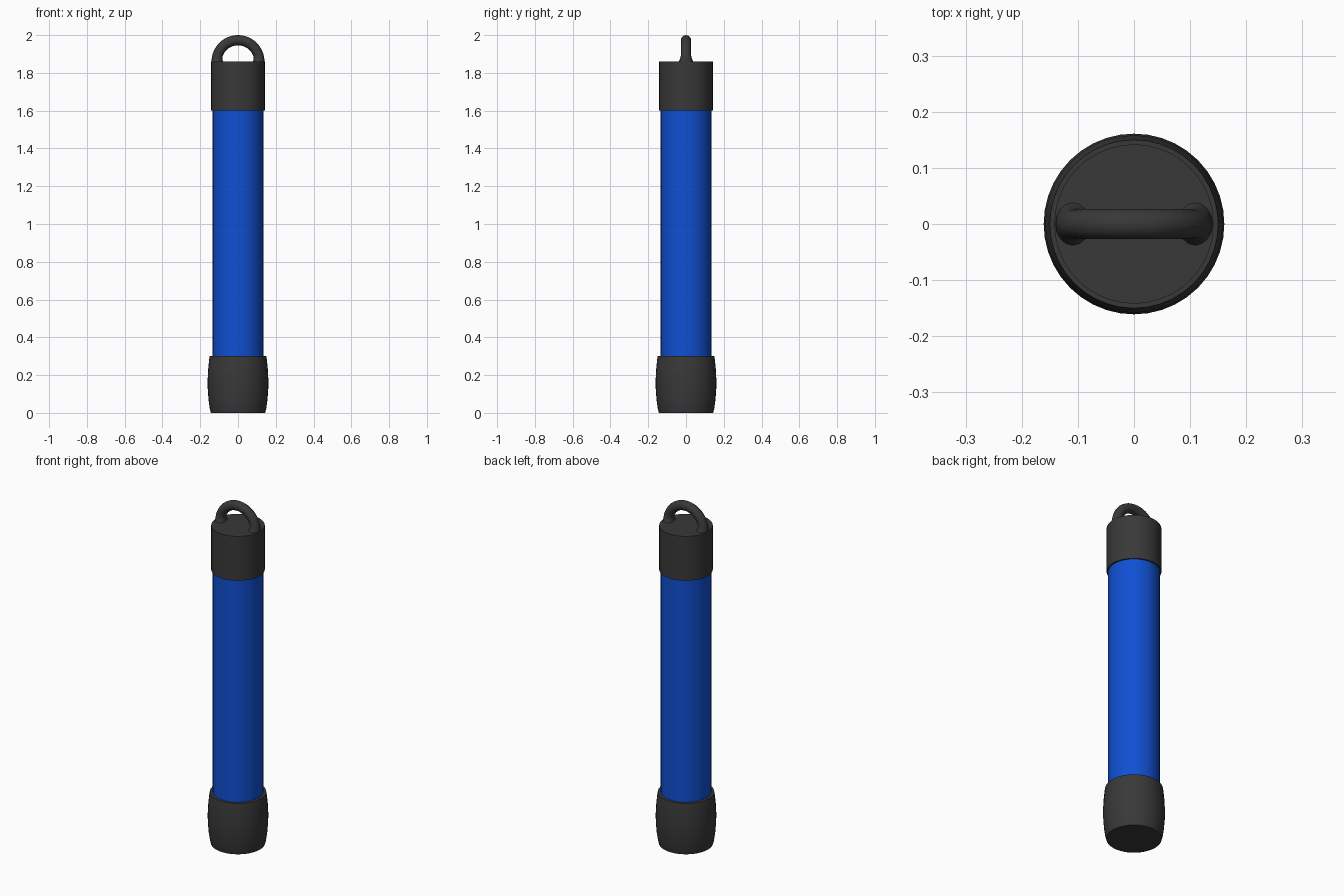
import bpy, bmesh, math
from mathutils import Vector

if "Cube" in bpy.data.objects:
    bpy.data.objects.remove(bpy.data.objects["Cube"], do_unlink=True)

SIDES = 40


def material(name, rgb):
    mat = bpy.data.materials.new(name)
    mat.use_nodes = True
    colour = (*rgb, 1)
    mat.diffuse_color = colour
    bsdf = mat.node_tree.nodes["Principled BSDF"]
    bsdf.inputs["Base Color"].default_value = colour
    bsdf.inputs["Roughness"].default_value = 0.6
    return mat


def skin(name, rings, mat):
    """Join equal-sized loops of points into one capped, smooth-shaded skin."""
    bm = bmesh.new()
    loops = [[bm.verts.new(p) for p in ring] for ring in rings]
    n = len(loops[0])
    for low, high in zip(loops, loops[1:]):
        for i in range(n):
            j = (i + 1) % n
            bm.faces.new((low[i], low[j], high[j], high[i]))
    bm.faces.new(loops[0])
    bm.faces.new(loops[-1])
    bmesh.ops.recalc_face_normals(bm, faces=bm.faces)
    mesh = bpy.data.meshes.new(name)
    bm.to_mesh(mesh)
    bm.free()
    mesh.materials.append(mat)
    obj = bpy.data.objects.new(name, mesh)
    bpy.context.collection.objects.link(obj)
    bpy.ops.object.select_all(action='DESELECT')
    obj.select_set(True)
    bpy.context.view_layer.objects.active = obj
    bpy.ops.object.shade_smooth_by_angle(angle=math.radians(35))
    return obj


def circle(radius, z):
    turn = math.tau / SIDES
    return [Vector((radius * math.cos(i * turn), radius * math.sin(i * turn), z))
            for i in range(SIDES)]


def lathe(name, profile, mat):
    return skin(name, [circle(r, z) for r, z in profile], mat)


black = material("black rubber", (0.04, 0.04, 0.04))
blue = material("blue plastic", (0.005, 0.08, 0.65))

# Long coloured tube
lathe("tube", [(0.134, 0.28), (0.134, 1.62)], blue)

# Straight cap at the top
lathe("top_cap", [(0.142, 1.6), (0.142, 1.86)], black)

# Gently bulging foot
lathe("base_cap", [(0.144, 0), (0.149, 0.02), (0.155, 0.06), (0.16, 0.12),
                   (0.161, 0.17), (0.158, 0.23), (0.153, 0.28), (0.15, 0.3)], black)

# Hanging loop: half ring whose feet flare sideways where they meet the cap
CENTRE, MAJOR, MINOR, STEPS, SECTION = 1.86, 0.113, 0.027, 32, 16
rings = []
for s in range(STEPS + 1):
    a = math.pi * s / STEPS
    outward = Vector((math.cos(a), 0, math.sin(a)))
    flare = max(0, 1 - math.sin(a) / 0.35) ** 2
    width = MINOR + 0.011 * flare
    depth = MINOR + 0.004 * flare
    middle = Vector((0, 0, CENTRE)) + outward * (MAJOR - 0.004 * flare)
    rings.append([middle + outward * depth * math.cos(t) + Vector((0, width * math.sin(t), 0))
                  for t in (math.tau * k / SECTION for k in range(SECTION))])
skin("hanging_loop", rings, black)
